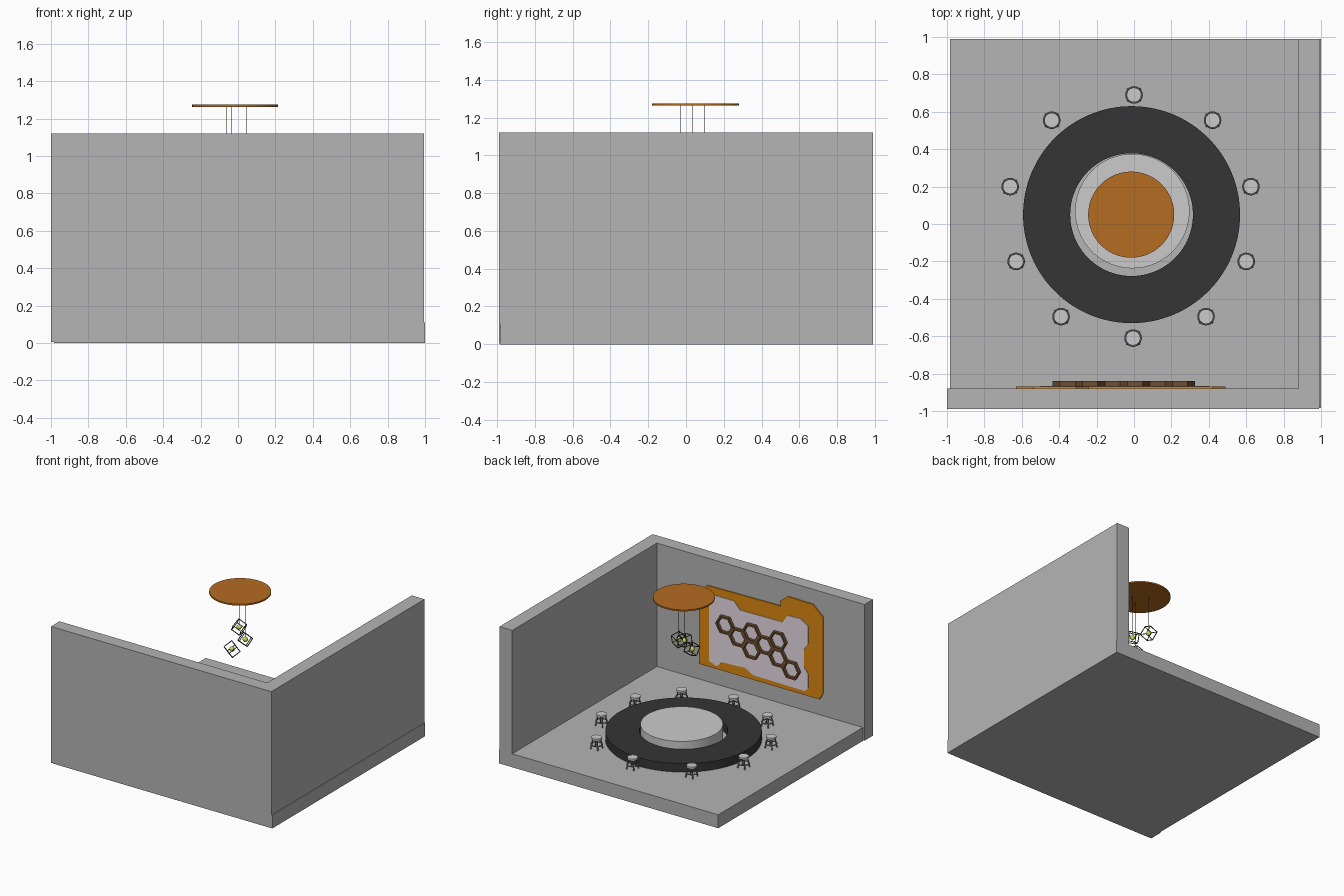
import bpy, bmesh
from math import pi, cos, sin, radians
from mathutils import Vector

if "Cube" in bpy.data.objects:
    bpy.data.objects.remove(bpy.data.objects["Cube"])


def mat(name, r, g, b):
    m = bpy.data.materials.new(name)
    m.diffuse_color = (r, g, b, 1)
    m.use_nodes = True
    m.node_tree.nodes["Principled BSDF"].inputs["Base Color"].default_value = m.diffuse_color
    return m


STONE = mat("wall_grey", .46, .46, .46)
BLACK = mat("table_black", .035, .035, .035)
WOOD = mat("canopy_wood", .46, .15, .015)
ORANGE = mat("panel_orange", .72, .25, .005)
LILAC = mat("panel_lilac", .8, .72, .8)
BROWN = mat("shelf_brown", .16, .075, .03)
DARK = mat("lamp_frame_brown", .06, .04, .025)
BULB = mat("bulb_green", .55, .75, .08)
METAL = mat("stool_metal", .25, .25, .25)


def finish(bm, name, m=None, smooth=False):
    bmesh.ops.recalc_face_normals(bm, faces=bm.faces)
    me = bpy.data.meshes.new(name)
    bm.to_mesh(me)
    bm.free()
    ob = bpy.data.objects.new(name, me)
    bpy.context.collection.objects.link(ob)
    if m:
        me.materials.append(m)
    if smooth:
        bpy.ops.object.select_all(action='DESELECT')
        ob.select_set(True)
        bpy.context.view_layer.objects.active = ob
        bpy.ops.object.shade_smooth_by_angle(angle=radians(35))
    return ob


def box(name, lo, hi, m=None):
    bm = bmesh.new()
    bmesh.ops.create_cube(bm, size=1)
    for v in bm.verts:
        v.co = [(a + b) / 2 + c * (b - a) for a, b, c in zip(lo, hi, v.co)]
    return finish(bm, name, m)


def lathe(name, profile, n, loc, m=None, closed=True, smooth=True):
    """Revolve an (r, z) profile about z; closed joins the profile end to start."""
    bm = bmesh.new()
    rings = [[bm.verts.new((r * cos(2 * pi * i / n), r * sin(2 * pi * i / n), z))
              for i in range(n)] for r, z in profile]
    pairs = list(zip(rings, rings[1:])) + ([(rings[-1], rings[0])] if closed else [])
    for a, b in pairs:
        for i in range(n):
            j = (i + 1) % n
            bm.faces.new((a[i], a[j], b[j], b[i]))
    if not closed:
        bm.faces.new(rings[0])
        bm.faces.new(rings[-1])
    ob = finish(bm, name, m, smooth)
    ob.location = loc
    return ob


def disc(name, r, z0, z1, n, x, y, m=None):
    return lathe(name, [(r, z0), (r, z1)], n, (x, y, 0), m, closed=False)


def rod(name, p, q, r, m=None, n=8):
    p, q = Vector(p), Vector(q)
    bm = bmesh.new()
    bmesh.ops.create_cone(bm, cap_ends=True, segments=n, radius1=r, radius2=r,
                          depth=(q - p).length)
    ob = finish(bm, name, m, True)
    ob.location = (p + q) / 2
    ob.rotation_euler = (q - p).to_track_quat('Z', 'Y').to_euler()
    return ob


def plate(name, pts, y0, y1, m):
    """Extrude an (x, z) outline from y0 to y1."""
    bm = bmesh.new()
    f = bm.faces.new([bm.verts.new((x, y0, z)) for x, z in pts])
    ext = bmesh.ops.extrude_face_region(bm, geom=[f])
    for v in ext["geom"]:
        if isinstance(v, bmesh.types.BMVert):
            v.co.y = y1
    return finish(bm, name, m)


# Room
box("floor", (-.985, -.985, 0), (1, .99, .11), STONE)
box("front_wall", (-1, -.99, .005), (.99, -.88, 1.12), STONE)
box("right_wall", (.88, -.985, .005), (.995, .99, 1.12), STONE)

# Ring table and central plinth
lathe("ring_table", [(.58, .11), (.58, .18), (.328, .18), (.328, .11)], 128,
      (-.013, .05, 0), BLACK)
disc("plinth", .306, .11, .24, 96, -.009, .069)

# Stools around the table
spots = [(0, .69), (.42, .555), (.625, .20), (.60, -.20), (.385, -.495),
         (-.005, -.61), (-.39, -.495), (-.63, -.20), (-.662, .20), (-.44, .555)]
for k, (x, y) in enumerate(spots, 1):
    disc(f"stool_seat_{k}", .039, .19, .205, 24, x, y)
    tube = [(.042 + .005 * cos(t * pi / 4), .145 + .005 * sin(t * pi / 4)) for t in range(8)]
    lathe(f"stool_foot_ring_{k}", tube, 24, (x, y, 0), METAL)
    for i in range(4):
        c, s = cos(pi / 4 + i * pi / 2), sin(pi / 4 + i * pi / 2)
        rod(f"stool_leg_{k}_{i + 1}", (x + .045 * c, y + .045 * s, .11),
            (x + .028 * c, y + .028 * s, .195), .005, METAL)

# Wall panel: orange backing, lilac inlay
plate("panel_backing",
      [(.49, .24), (.49, .84), (.42, .90), (-.25, .91), (-.24, .95), (-.31, 1.005),
       (-.54, 1.0), (-.63, .92), (-.63, .30), (-.60, .24)], -.885, -.870, ORANGE)
plate("panel_inlay",
      [(.40, .29), (.40, .80), (.356, .84), (.17, .84), (.117, .78), (-.27, .785),
       (-.31, .85), (-.43, .855), (-.50, .81), (-.50, .67), (-.46, .61), (-.46, .47),
       (-.50, .42), (-.50, .31), (-.47, .275), (0, .28), (.07, .32), (.28, .31),
       (.33, .265)], -.872, -.866, LILAC)

# Hexagonal shelves on the panel
R = .08
for k, (col, row) in enumerate([(0, 0), (1, 1), (2, 0), (2, 2), (3, 1),
                                (4, 0), (4, 2), (5, 3)], 1):
    ob = lathe(f"hex_shelf_{k}", [(R, 0), (R, .028), (R - .017, .028), (R - .017, 0)], 6,
               (.245 - col * 1.5 * R, -.868, .63 - row * R * .866), BROWN, smooth=False)
    ob.rotation_euler.x = -pi / 2

# Hanging lamp: canopy, wires, open cube frames, bulbs
disc("lamp_canopy", .23, 1.263, 1.275, 96, -.015, .05, WOOD)
lamps = [((-.06, .10, .95), (.6, .5, .2)), ((-.035, -.027, .825), (.5, -.6, .9)),
         ((.043, .033, .903), (-.4, .6, .5))]
for k, (p, rot) in enumerate(lamps, 1):
    p = Vector(p)
    rod(f"lamp_wire_{k}", p + Vector((0, 0, .02)), (p.x, p.y, 1.265), .0015, DARK, 6)
    bm = bmesh.new()
    bmesh.ops.create_cube(bm, size=.074)
    cage = finish(bm, f"lamp_cage_{k}", DARK)
    cage.location, cage.rotation_euler = p, rot
    w = cage.modifiers.new("frame", 'WIREFRAME')
    w.thickness = .008
    w.offset = 0
    bm = bmesh.new()
    bmesh.ops.create_uvsphere(bm, u_segments=20, v_segments=12, radius=.02)
    finish(bm, f"lamp_bulb_{k}", BULB, True).location = p
